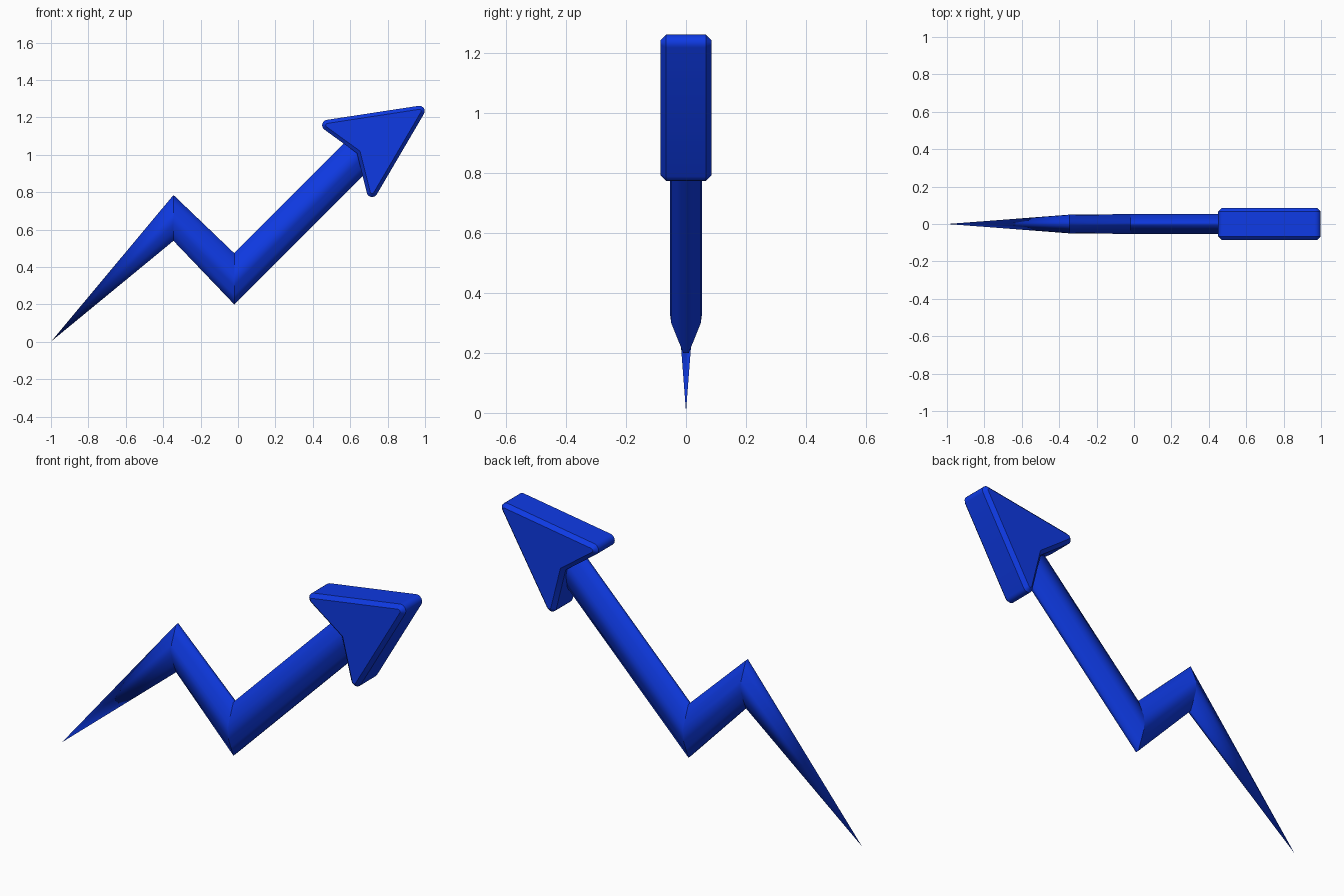
import bpy, bmesh, math
from mathutils import Vector

if "Cube" in bpy.data.objects:
    bpy.data.objects.remove(bpy.data.objects["Cube"])

blue = bpy.data.materials.new("royal blue")
blue.diffuse_color = (0.0044, 0.042, 0.775, 1)
blue.use_nodes = True
blue.node_tree.nodes["Principled BSDF"].inputs["Base Color"].default_value = blue.diffuse_color


def finish(bm, name):
    bmesh.ops.recalc_face_normals(bm, faces=bm.faces)
    mesh = bpy.data.meshes.new(name)
    bm.to_mesh(mesh)
    bm.free()
    mesh.materials.append(blue)
    obj = bpy.data.objects.new(name, mesh)
    bpy.context.collection.objects.link(obj)
    return obj


def bridge(bm, a, b):
    n = len(a)
    return [bm.faces.new((a[i], a[(i + 1) % n], b[(i + 1) % n], b[i])) for i in range(n)]


# Zigzag shaft: a narrow rounded-diamond section, mitred at each bend
quarter = [(0.17, 1.0), (0.56, 0.63), (0.93, 0.27), (1.0, 0.07)]
half = quarter + [(y, -z) for y, z in reversed(quarter)]
section = half + [(-y, -z) for y, z in half]

bm = bmesh.new()


def ring(x, z, width, up):
    return [bm.verts.new((x + up[0] * v, u * width, z + up[1] * v)) for u, v in section]


bend_high = ring(-0.345, 0.6625, 0.05, (0, 0.1225))
bend_low = ring(-0.02, 0.337, 0.053, (0, 0.137))
end = ring(0.72, 1.077, 0.053, (-0.0685, 0.0685))
tip = bm.verts.new((-0.998, 0, 0.003))
n = len(section)
for i in range(n):
    bm.faces.new((tip, bend_high[i], bend_high[(i + 1) % n]))
bridge(bm, bend_high, bend_low)
bridge(bm, bend_low, end)
bm.faces.new(end)
for f in bm.faces:
    f.smooth = True
for r in (bend_high, bend_low, end):   # crisp mitre lines
    for i in range(n):
        bm.edges.get((r[i], r[(i + 1) % n])).smooth = False
finish(bm, "zigzag_shaft")

# Arrowhead: notched triangle with rounded corners and chamfered rims
RADIUS, CHAMFER, DEPTH = 0.029, 0.019, 0.085
centres = [Vector(p) for p in ((0.479, 1.158), (0.969, 1.233), (0.717, 0.803))]
notch = Vector((0.636, 1.008))
notch_inset = Vector((0.0166, 0.0115))
# start and end angle of each corner arc, running clockwise
arcs = [(234, 99), (99, -30), (-30, -165)]


def outline(inset):
    pts = []
    for c, (a0, a1) in zip(centres, arcs):
        for k in range(9):
            a = math.radians(a0 + (a1 - a0) * k / 8)
            pts.append(c + (RADIUS - inset) * Vector((math.cos(a), math.sin(a))))
    pts.append(notch + notch_inset * (inset / CHAMFER))
    return pts


bm = bmesh.new()
layers = [(CHAMFER, -DEPTH), (0, CHAMFER - DEPTH), (0, DEPTH - CHAMFER), (CHAMFER, DEPTH)]
rings = [[bm.verts.new((p.x, y, p.y)) for p in outline(i)] for i, y in layers]
for a, b in zip(rings, rings[1:]):
    bridge(bm, a, b)
bm.faces.new(rings[0])
bm.faces.new(rings[-1])
head = finish(bm, "arrowhead")
bpy.context.view_layer.objects.active = head
head.select_set(True)
bpy.ops.object.shade_smooth_by_angle(angle=math.radians(30))
